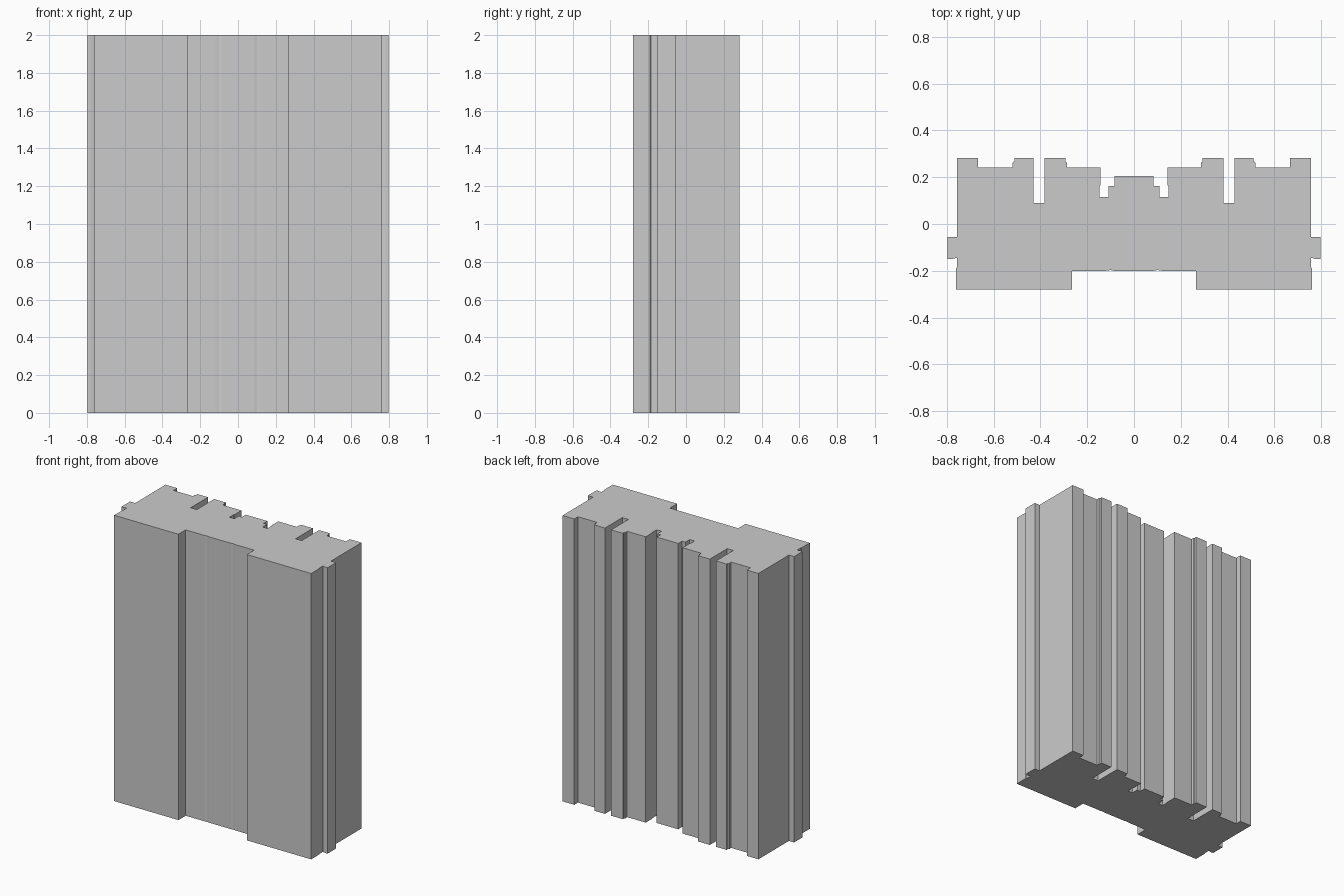
import bpy
import bmesh

HEIGHT = 2.0

# Right half of the plan outline, from front centre round to back centre
half = [
    # shallow front recess with faint creases
    (0.085, -0.2), (0.10, -0.197), (0.12, -0.2), (0.265, -0.2),
    # front pad
    (0.265, -0.28), (0.762, -0.28), (0.762, -0.19), (0.758, -0.185),
    # side tongue
    (0.758, -0.145), (0.78, -0.15), (0.798, -0.15), (0.798, -0.055), (0.758, -0.055),
    # outer back rib, shallow channel, second rib
    (0.758, 0.282), (0.668, 0.282), (0.668, 0.241), (0.519, 0.241),
    (0.519, 0.263), (0.512, 0.268), (0.512, 0.282), (0.43, 0.282),
    # deep slot
    (0.43, 0.09), (0.382, 0.09), (0.382, 0.282),
    # inner rib and shoulder
    (0.292, 0.282), (0.292, 0.266), (0.287, 0.262), (0.287, 0.241), (0.143, 0.241),
    # stepped notch and centre boss
    (0.143, 0.165), (0.147, 0.165), (0.147, 0.115), (0.109, 0.115),
    (0.109, 0.163), (0.083, 0.163), (0.083, 0.205),
]
outline = half + [(-x, y) for x, y in reversed(half)]

# Extruded body
bm = bmesh.new()
base = bm.faces.new([bm.verts.new((x, y, 0)) for x, y in outline])
top = bmesh.ops.extrude_face_region(bm, geom=[base], use_keep_orig=True)
moved = [g for g in top["geom"] if isinstance(g, bmesh.types.BMVert)]
bmesh.ops.translate(bm, verts=moved, vec=(0, 0, HEIGHT))
bmesh.ops.recalc_face_normals(bm, faces=bm.faces)

mesh = bpy.data.meshes.new("extruded_profile")
bm.to_mesh(mesh)
bm.free()
bpy.context.collection.objects.link(bpy.data.objects.new("extruded_profile", mesh))
